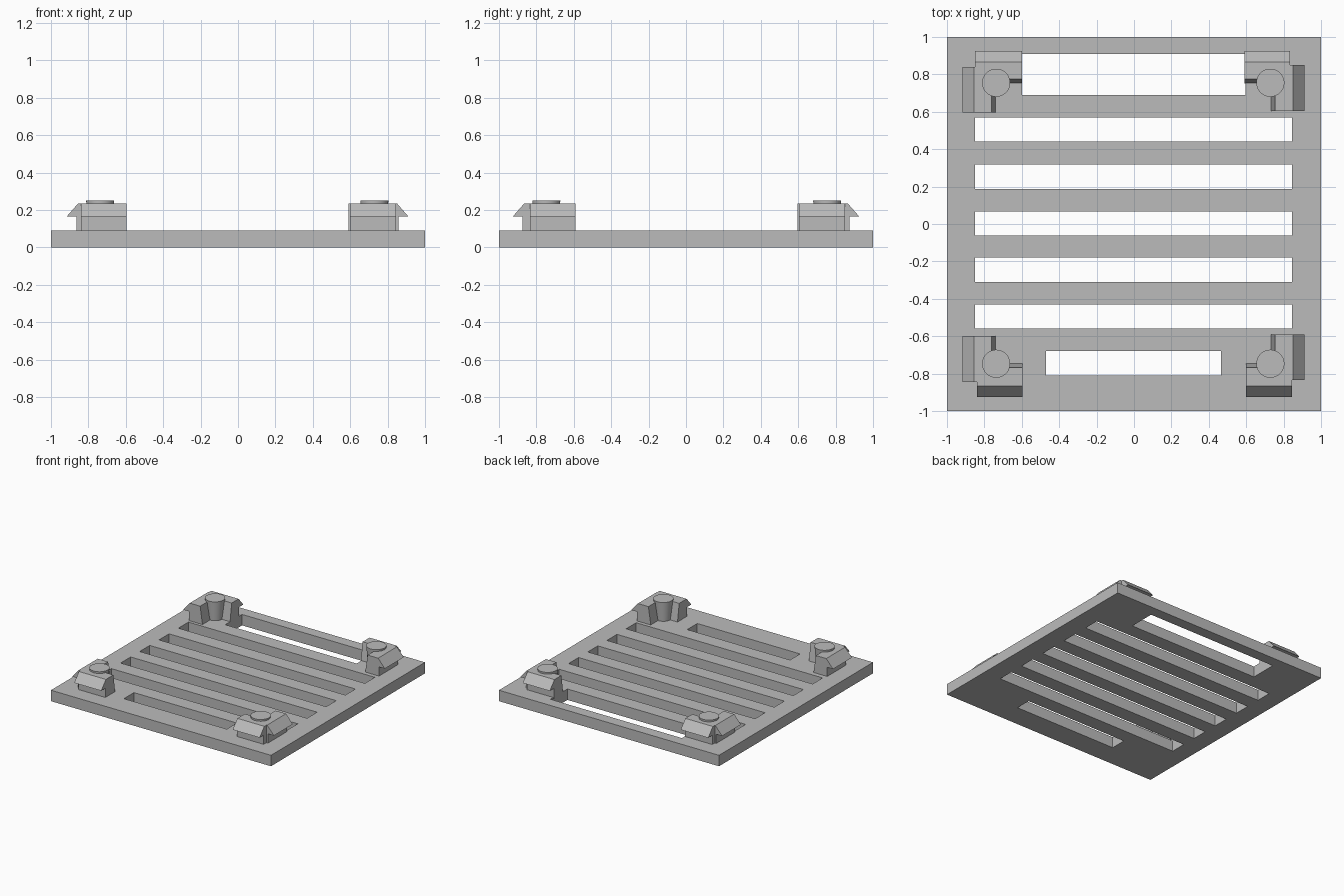
import bpy, bmesh

if "Cube" in bpy.data.objects:
    bpy.data.objects.remove(bpy.data.objects["Cube"])

grey = bpy.data.materials.new("plain_grey")
grey.diffuse_color = (0.5, 0.5, 0.5, 1)
grey.use_nodes = True
grey.node_tree.nodes["Principled BSDF"].inputs["Base Color"].default_value = grey.diffuse_color

T = 0.09      # plate thickness
TOP = 0.235   # top of the clip arms


def finish(bm, name):
    bmesh.ops.recalc_face_normals(bm, faces=bm.faces[:])
    mesh = bpy.data.meshes.new(name)
    bm.to_mesh(mesh)
    bm.free()
    mesh.materials.append(grey)
    obj = bpy.data.objects.new(name, mesh)
    bpy.context.collection.objects.link(obj)
    return obj


# Slotted plate: grid of cells, skipping those inside a slot
slots = [(-0.85, 0.845, c - 0.065, c + 0.065) for c in (-0.495, -0.245, 0.003, 0.253, 0.505)]
slots += [(-0.6, 0.595, 0.69, 0.91), (-0.47, 0.465, -0.81, -0.68)]
xs = sorted({-1.0, 1.0} | {v for s in slots for v in s[:2]})
ys = sorted({-1.0, 1.0} | {v for s in slots for v in s[2:]})
bm = bmesh.new()
grid = {(x, y): bm.verts.new((x, y, 0)) for x in xs for y in ys}
for x0, x1 in zip(xs, xs[1:]):
    for y0, y1 in zip(ys, ys[1:]):
        cx, cy = (x0 + x1) / 2, (y0 + y1) / 2
        if not any(a < cx < b and c < cy < d for a, b, c, d in slots):
            bm.faces.new([grid[p] for p in ((x0, y0), (x1, y0), (x1, y1), (x0, y1))])
bmesh.ops.delete(bm, geom=[v for v in bm.verts if not v.link_faces], context='VERTS')
ext = bmesh.ops.extrude_face_region(bm, geom=bm.faces[:])
bmesh.ops.translate(bm, vec=(0, 0, T),
                    verts=[g for g in ext["geom"] if isinstance(g, bmesh.types.BMVert)])
finish(bm, "slotted_plate")


# Hooked arm: profile (outward distance, height) swept between two positions
def arm(name, axis, sign, start, end, inner, stem):
    profile = [(inner, T - 0.01), (stem, T - 0.01), (stem, 0.165), (stem + 0.053, 0.165),
               (stem - 0.008, TOP), (inner + 0.023, TOP)]
    bm = bmesh.new()
    ends = []
    for t in (start, end):
        ends.append([bm.verts.new((sign * d, t, z) if axis == 'x' else (t, sign * d, z))
                     for d, z in profile])
    n = len(profile)
    for i in range(n):
        j = (i + 1) % n
        bm.faces.new((ends[0][i], ends[0][j], ends[1][j], ends[1][i]))
    bm.faces.new(ends[0])
    bm.faces.new(ends[1])
    finish(bm, name)


# Corner clips: (name, x sign, y sign, y range of side arm, x range of end arm)
corners = [
    ("back_left", -1, 1, (0.595, 0.84), (-0.85, -0.6)),
    ("back_right", 1, 1, (0.605, 0.85), (0.59, 0.835)),
    ("front_left", -1, -1, (-0.845, -0.6), (-0.84, -0.595)),
    ("front_right", 1, -1, (-0.835, -0.59), (0.6, 0.845)),
]
for name, sx, sy, yr, xr in corners:
    arm(name + "_side_hook", 'x', sx, *yr, 0.738 if sx < 0 else 0.732, 0.863 if sx < 0 else 0.858)
    arm(name + "_end_hook", 'y', sy, *xr, 0.752 if sy > 0 else 0.745, 0.873)
    # Round tapered post in the clip
    bm = bmesh.new()
    bmesh.ops.create_cone(bm, cap_ends=True, segments=48, radius1=0.062, radius2=0.075,
                          depth=0.25 - T + 0.01)
    bmesh.ops.translate(bm, verts=bm.verts[:],
                        vec=(-0.737 if sx < 0 else 0.729, 0.755 if sy > 0 else -0.747,
                             (0.25 + T - 0.01) / 2))
    post = finish(bm, name + "_post")
    for p in post.data.polygons:
        p.use_smooth = abs(p.normal.z) < 0.9
    post.data.set_sharp_from_angle(angle=0.6)
